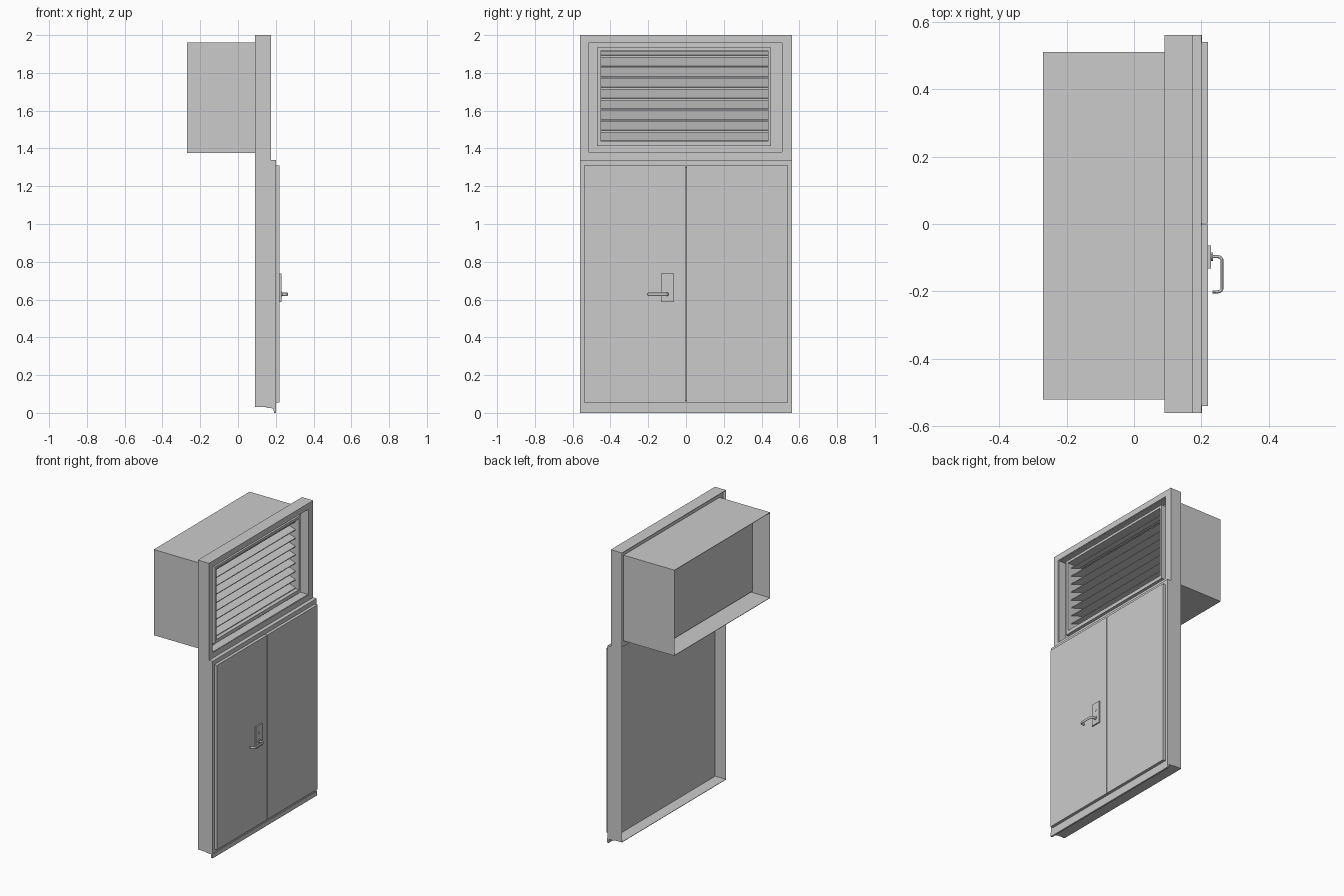
import bpy, bmesh, math

if "Cube" in bpy.data.objects:
    bpy.data.objects.remove(bpy.data.objects["Cube"])


def make(name, bm):
    bmesh.ops.recalc_face_normals(bm, faces=bm.faces)
    mesh = bpy.data.meshes.new(name)
    bm.to_mesh(mesh)
    bm.free()
    ob = bpy.data.objects.new(name, mesh)
    bpy.context.collection.objects.link(ob)
    return ob


def extrude_y(name, profile, y0, y1):
    """Solid from a closed (x, z) profile swept along y."""
    bm = bmesh.new()
    face = bm.faces.new([bm.verts.new((x, y0, z)) for x, z in profile])
    out = bmesh.ops.extrude_face_region(bm, geom=[face])["geom"]
    verts = [v for v in out if isinstance(v, bmesh.types.BMVert)]
    bmesh.ops.translate(bm, vec=(0, y1 - y0, 0), verts=verts)
    # the start cap is consumed by the extrusion on some profiles, so make sure it is closed
    bmesh.ops.holes_fill(bm, edges=[e for e in bm.edges if e.is_boundary])
    return make(name, bm)


def box(name, x0, x1, y0, y1, z0, z1):
    return extrude_y(name, [(x0, z0), (x1, z0), (x1, z1), (x0, z1)], y0, y1)


def ring(name, x0, x1, outer, inner):
    """Rectangular frame; outer and inner are (y0, y1, z0, z1)."""
    bm = bmesh.new()
    loops = []
    for x, (a, b, c, d) in ((x0, outer), (x1, outer), (x1, inner), (x0, inner)):
        loops.append([bm.verts.new((x, y, z)) for y, z in ((a, c), (b, c), (b, d), (a, d))])
    for i in range(4):
        p, q = loops[i], loops[(i + 1) % 4]
        for j in range(4):
            k = (j + 1) % 4
            bm.faces.new((p[j], p[k], q[k], q[j]))
    return make(name, bm)


def inset(r, t):
    return (r[0] + t, r[1] - t, r[2] + t, r[3] - t)


def disc_x(name, x0, x1, y, z, r):
    bpy.ops.mesh.primitive_cylinder_add(vertices=32, radius=r, depth=x1 - x0,
                                        location=((x0 + x1) / 2, y, z),
                                        rotation=(0, math.pi / 2, 0))
    bpy.context.object.name = name
    bpy.ops.object.shade_smooth_by_angle(angle=math.radians(40))


T = 0.003
whole = (-0.56, 0.56, 0.03, 2.0)
upper = (-0.56, 0.56, 1.34, 2.0)
lower = (-0.56, 0.56, 0.03, 1.34)
duct = (-0.52, 0.51, 1.377, 1.96)
vent = (-0.47, 0.45, 1.412, 1.935)
vent_in = (-0.45, 0.435, 1.436, 1.918)

# Sheet metal surround: outer walls, vent flange, door rebate
ring("surround_walls", 0.09, 0.174, whole, inset(whole, T))
ring("vent_flange", 0.171, 0.174, upper, duct)
ring("door_surround", 0.174, 0.2, lower, inset(lower, T))
ring("door_flange", 0.196, 0.2, lower, (-0.53, 0.53, 0.065, 1.30))
box("door_backing", 0.17, 0.174, -0.557, 0.557, 0.033, 1.34)

# Stepped drip sill under the doors
extrude_y("drip_sill", [(0.15, 0.032), (0.15, 0.026), (0.188, 0.024), (0.19, 0.0),
                        (0.202, 0.0), (0.202, 0.03), (0.196, 0.034)], -0.56, 0.56)

# Duct with an inner panel that stops just above its floor
ring("duct", -0.27, 0.171, duct, inset(duct, T))
box("duct_panel", -0.14, -0.136, -0.517, 0.507, 1.39, 1.957)

# Recessed plate around the vent, vent frame and sloping louvres
ring("vent_recess", 0.112, 0.116, (-0.557, 0.557, 1.34, 1.997), vent)
ring("vent_frame", 0.04, 0.155, vent, vent_in)
pitch, slope, depth = 0.0566, 0.36, 0.13
front = 0.128
for i in range(9):
    z = vent_in[2] + i * pitch
    d = min(depth, (vent_in[3] - z - 0.006) / slope)   # top louvre is cut short
    back, rise = front - d, d * slope
    extrude_y(f"louvre_{i + 1}", [(front, z), (front, z + 0.005), (back, z + rise + 0.005),
                                  (back, z + rise)], vent_in[0], vent_in[1])

# Double doors
for name, a, b in (("left_door", -0.54, -0.002), ("right_door", 0.002, 0.54)):
    box(name, 0.178, 0.22, a, b, 0.055, 1.31)

# Handle plate, keyhole and rosette
box("handle_plate", 0.22, 0.229, -0.132, -0.064, 0.588, 0.738)
disc_x("keyhole", 0.227, 0.231, -0.098, 0.685, 0.009)
disc_x("rosette", 0.227, 0.234, -0.097, 0.63, 0.013)

# Lever: flat rod with two rounded bends
R, X, YA, YB = 0.012, 0.261, -0.097, -0.201
path = [(0.225, YA)]
for yc, a0 in ((YA - R, math.pi / 2), (YB + R, 0)):
    for k in range(7):
        a = a0 - math.pi / 2 * k / 6
        path.append((X - R + R * math.cos(a), yc + R * math.sin(a)))
path.append((0.233, YB))
curve = bpy.data.curves.new("lever", "CURVE")
curve.dimensions = "3D"
curve.bevel_depth = 0.0045
curve.bevel_resolution = 4
curve.use_fill_caps = True
spline = curve.splines.new("POLY")
spline.points.add(len(path) - 1)
for p, (x, y) in zip(spline.points, path):
    p.co = (x, y, 0, 1)
lever = bpy.data.objects.new("lever", curve)
lever.location.z = 0.628
lever.scale.z = 1.9
bpy.context.collection.objects.link(lever)
bpy.ops.object.select_all(action="DESELECT")
lever.select_set(True)
bpy.context.view_layer.objects.active = lever
bpy.ops.object.convert(target="MESH")
bpy.ops.object.shade_smooth_by_angle(angle=math.radians(40))
